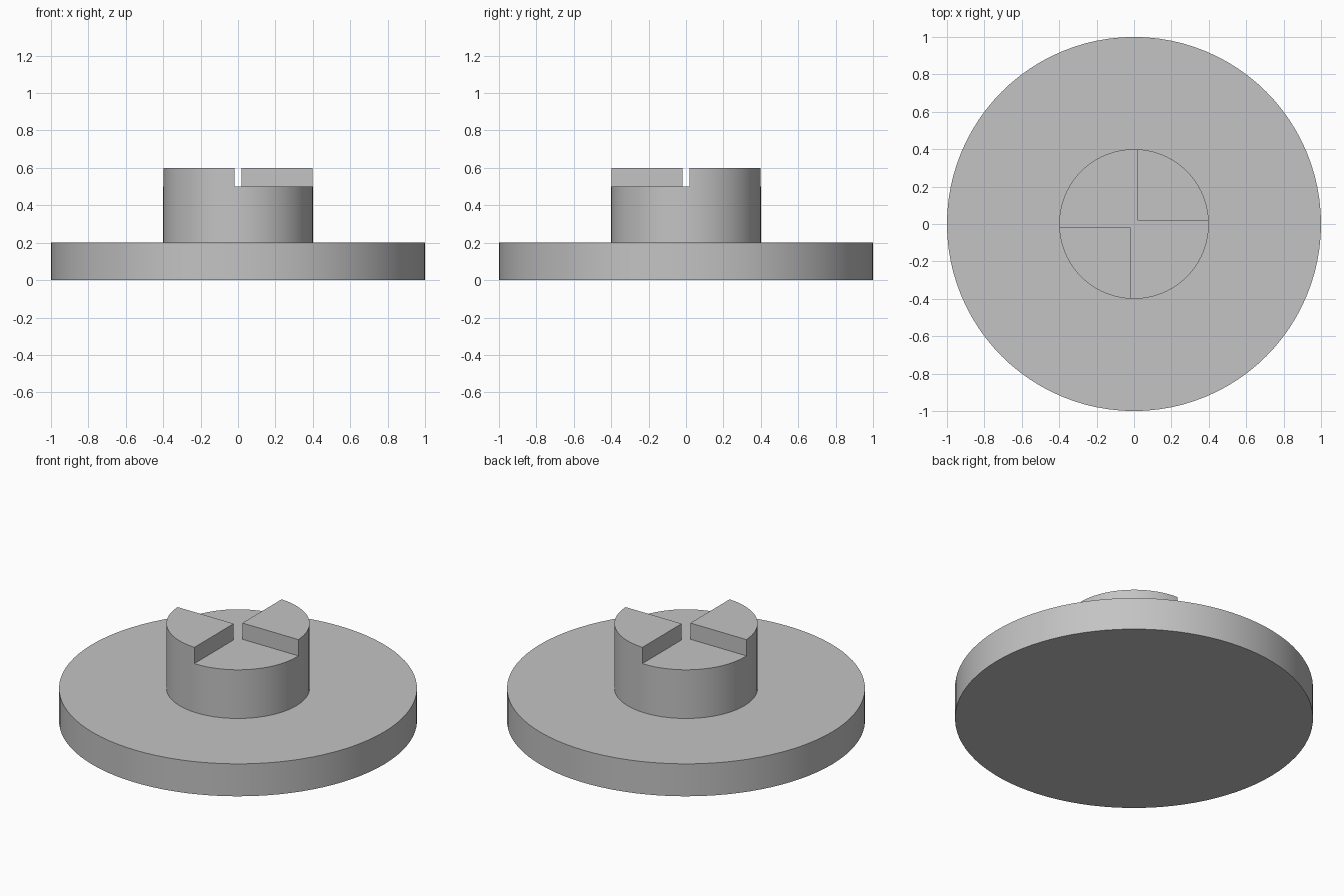
import bpy, bmesh, math
from mathutils import Matrix

old = bpy.data.objects.get("Cube")
if old:
    bpy.data.objects.remove(old, do_unlink=True)

GREY = (0.55, 0.55, 0.55, 1.0)
SEGMENTS = 96
HUB_R, HUB_TOP, NOTCH_FLOOR = 0.4, 0.6, 0.5
HALF_SLOT = 0.0175

grey = bpy.data.materials.new("plain grey")
grey.use_nodes = True
grey.diffuse_color = GREY
grey.node_tree.nodes["Principled BSDF"].inputs["Base Color"].default_value = GREY


def add_object(name, bm):
    mesh = bpy.data.meshes.new(name)
    bm.to_mesh(mesh)
    bm.free()
    mesh.materials.append(grey)
    obj = bpy.data.objects.new(name, mesh)
    bpy.context.collection.objects.link(obj)
    return obj


def lathe(name, profile):
    """Revolve an (radius, height) profile about z, closed at both ends."""
    bm = bmesh.new()
    verts = [bm.verts.new((r, 0, z)) for r, z in profile]
    edges = [bm.edges.new(pair) for pair in zip(verts, verts[1:])]
    bmesh.ops.spin(bm, geom=verts + edges, axis=(0, 0, 1), cent=(0, 0, 0),
                   angle=math.tau, steps=SEGMENTS, use_merge=True)
    bmesh.ops.remove_doubles(bm, verts=bm.verts[:], dist=1e-5)
    rims = [e for e in bm.edges if e.is_boundary]
    bmesh.ops.holes_fill(bm, edges=rims, sides=0)
    bmesh.ops.recalc_face_normals(bm, faces=bm.faces[:])
    return add_object(name, bm)


def box(name, lo, hi):
    bm = bmesh.new()
    size = [b - a for a, b in zip(lo, hi)]
    centre = [(a + b) / 2 for a, b in zip(lo, hi)]
    bmesh.ops.create_cube(bm, size=1, matrix=Matrix.Translation(centre) @ Matrix.Diagonal((*size, 1)))
    return add_object(name, bm)


# Flange disc and hub turned as one body
body = lathe("flanged_hub", [(1, 0), (1, 0.2), (HUB_R, 0.2), (HUB_R, HUB_TOP)])

# Two opposite quarter notches leave a pair of coupling teeth on the hub
g, far = HALF_SLOT, 0.6
cutters = [
    box("front_notch_cutter", (-g, -far, NOTCH_FLOOR), (far, g, HUB_TOP + 0.2)),
    box("back_notch_cutter", (-far, -g, NOTCH_FLOOR), (g, far, HUB_TOP + 0.2)),
]
bpy.ops.object.select_all(action='DESELECT')
bpy.context.view_layer.objects.active = body
body.select_set(True)
for cutter in cutters:
    cutter.hide_render = True
    cut = body.modifiers.new(cutter.name, 'BOOLEAN')
    cut.operation = 'DIFFERENCE'
    cut.solver = 'EXACT'
    cut.object = cutter
    bpy.ops.object.modifier_apply(modifier=cut.name)
for cutter in cutters:
    bpy.data.objects.remove(cutter, do_unlink=True)

# Smooth round walls, sharp rims
bpy.ops.object.shade_smooth_by_angle(angle=math.radians(30))
